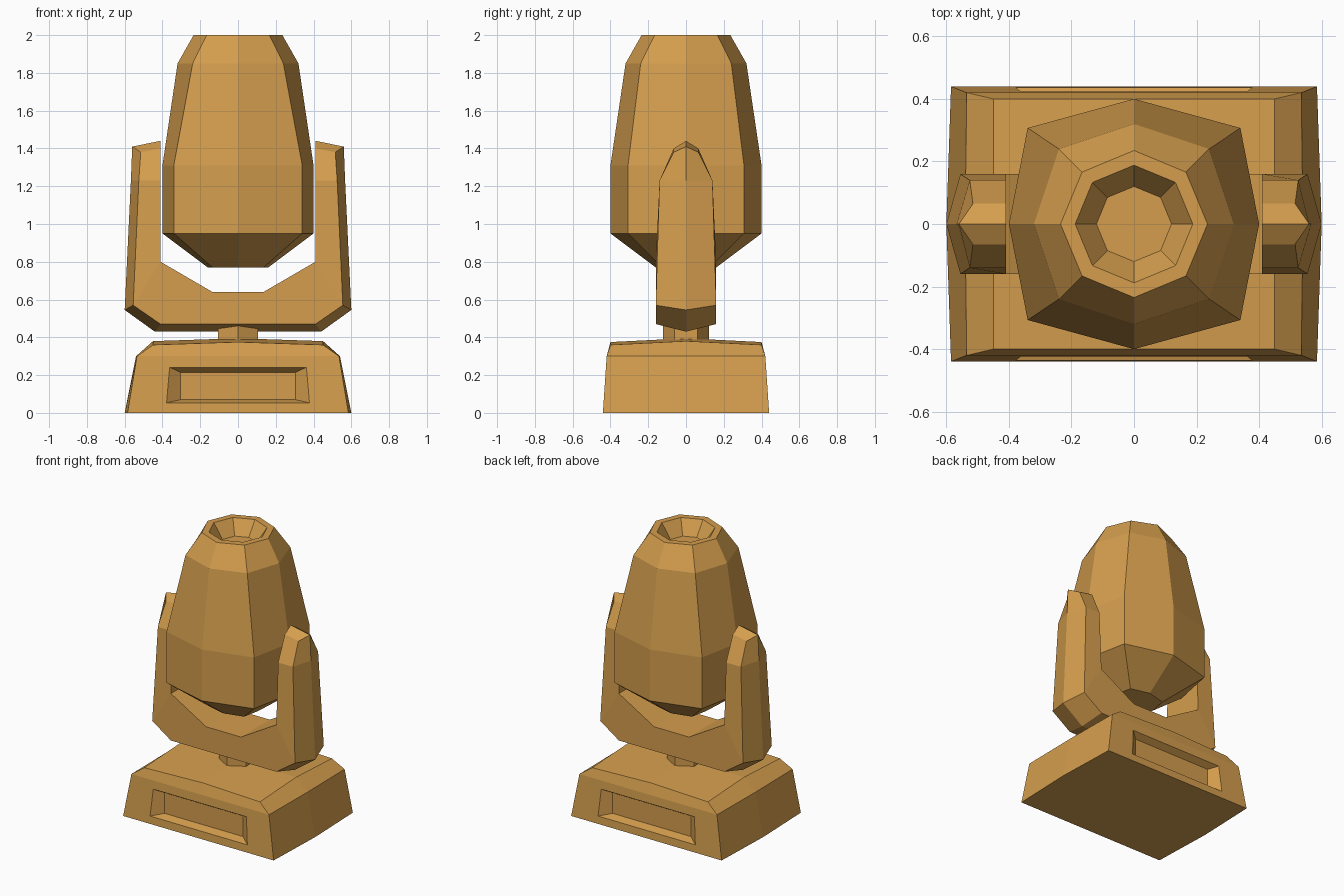
import bpy
import bmesh
import math

cube = bpy.data.objects.get("Cube")
if cube:
    bpy.data.objects.remove(cube, do_unlink=True)

amber = bpy.data.materials.new("amber")
amber.use_nodes = True
COLOUR = (0.66, 0.34, 0.075, 1)
amber.diffuse_color = COLOUR
amber.node_tree.nodes["Principled BSDF"].inputs["Base Color"].default_value = COLOUR


def loft(name, rings, start_cap=None, end_cap=None):
    """Skin equal-length rings; caps are lists of index tuples (default: one face)."""
    bm = bmesh.new()
    layers = [[bm.verts.new(p) for p in ring] for ring in rings]
    n = len(rings[0])
    for a, b in zip(layers, layers[1:]):
        for i in range(n):
            j = (i + 1) % n
            bm.faces.new((a[i], a[j], b[j], b[i]))
    for layer, cap in ((layers[0], start_cap), (layers[-1], end_cap)):
        for idx in cap or [range(n)]:
            bm.faces.new([layer[i] for i in idx])
    bmesh.ops.remove_doubles(bm, verts=bm.verts, dist=0.0001)
    bmesh.ops.recalc_face_normals(bm, faces=bm.faces)
    mesh = bpy.data.meshes.new(name)
    bm.to_mesh(mesh)
    bm.free()
    mesh.materials.append(amber)
    obj = bpy.data.objects.new(name, mesh)
    bpy.context.collection.objects.link(obj)
    return obj


def eight(axis_x, axis_y, dx, dy, z_front, z_side, z_corner):
    """Eight points: four on the axes and four on the diagonals."""
    return [(0, -axis_y, z_front), (dx, -dy, z_corner), (axis_x, 0, z_side),
            (dx, dy, z_corner), (0, axis_y, z_front), (-dx, dy, z_corner),
            (-axis_x, 0, z_side), (-dx, -dy, z_corner)]


# Base: slightly crowned tapered box with a chamfered top
base = loft("base", [
    eight(0.60, 0.44, 0.585, 0.44, 0, 0, 0),
    eight(0.54, 0.42, 0.535, 0.42, 0.30, 0.30, 0.30),
    eight(0.45, 0.40, 0.45, 0.40, 0.375, 0.38, 0.36),
    [(0, 0, 0.395)] * 8,
][:3], end_cap=[(0, 1, 2, 3, 4, 5, 6, 7)])
bm = bmesh.new()
bm.from_mesh(base.data)
top = max(bm.faces, key=lambda f: f.calc_center_median().z)
crown = bmesh.ops.poke(bm, faces=[top])["verts"][0]
crown.co = (0, 0, 0.395)
bm.to_mesh(base.data)
bm.free()

# Tapered display recess in the front and back of the base
for side in (-1, 1):
    rings = [[(-w, side * y, lo), (w, side * y, lo), (w, side * y, hi), (-w, side * y, hi)]
             for y, w, lo, hi in ((0.48, 0.435, 0.04, 0.275), (0.38, 0.305, 0.07, 0.215))]
    cutter = loft("recess_cutter", rings)
    cutter.hide_render = True
    cut = base.modifiers.new("recess", "BOOLEAN")
    cut.operation = "DIFFERENCE"
    cut.solver = "EXACT"
    cut.object = cutter
    bpy.context.view_layer.objects.active = base
    bpy.ops.object.modifier_apply(modifier=cut.name)
    bpy.data.objects.remove(cutter, do_unlink=True)

# Pivot post between base and yoke
loft("pivot_post", [
    [(0.123 * math.sin(i * math.pi / 3), 0.123 * math.cos(i * math.pi / 3), z) for i in range(6)]
    for z in (0.36, 0.50)])


# Yoke: one six-point section swept up each arm, with a ridge along the outside
def section(ridge, edge, inner, inner_mid, half):
    (rx, rz), (ex, ez), (ix, iz), (mx, mz) = ridge, edge, inner, inner_mid
    return [(ex, -half, ez), (rx, 0, rz), (ex, half, ez),
            (ix, half, iz), (mx, 0, mz), (ix, -half, iz)]


arm = [
    section((0.56, 1.41), (0.515, 1.38), (0.41, 1.40), (0.41, 1.44), 0.065),
    section((0.567, 1.23), (0.525, 1.23), (0.41, 1.23), (0.41, 1.23), 0.14),
    section((0.60, 0.545), (0.555, 0.57), (0.41, 0.80), (0.41, 0.80), 0.16),
    section((0.44, 0.43), (0.41, 0.47), (0.135, 0.64), (0.135, 0.64), 0.16),
]
other_arm = [[(-x, y, z) for x, y, z in ring] for ring in reversed(arm)]
tip = [(0, 1, 4, 5), (1, 2, 3, 4)]
loft("yoke", arm + other_arm, tip, tip)

# Lamp head: eight-sided shell with a sunken lens at the top
head_profile = [
    # axis x, axis y, diagonal x, diagonal y, height
    (0.16, 0.16, 0.135, 0.125, 0.77),
    (0.40, 0.40, 0.34, 0.307, 0.95),
    (0.40, 0.40, 0.34, 0.307, 1.31),
    (0.32, 0.32, 0.24, 0.24, 1.85),
    (0.235, 0.235, 0.166, 0.166, 2.0),
    (0.188, 0.188, 0.133, 0.133, 2.0),
    (0.12, 0.12, 0.085, 0.085, 1.90),
]
loft("lamp_head", [eight(ax, ay, dx, dy, z, z, z) for ax, ay, dx, dy, z in head_profile])
